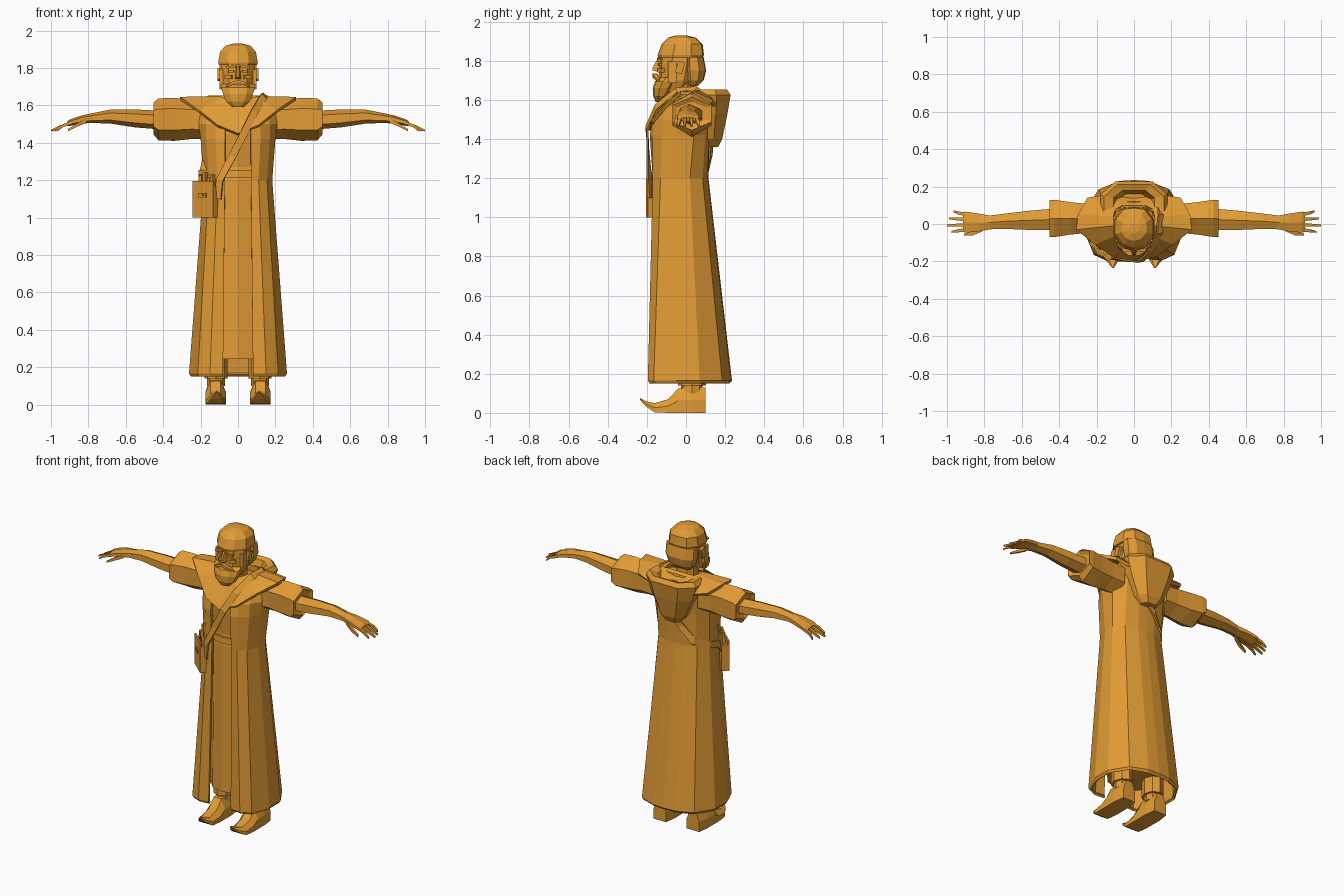
import bpy, bmesh, math
from mathutils import Vector, Matrix

mat = bpy.data.materials.new("ochre")
mat.diffuse_color = (0.76, 0.33, 0.035, 1)


def finish(name, bm, mirror=False, solid=0.0, recalc=True):
    if recalc:
        bmesh.ops.recalc_face_normals(bm, faces=bm.faces)
    me = bpy.data.meshes.new(name)
    bm.to_mesh(me)
    bm.free()
    me.materials.append(mat)
    ob = bpy.data.objects.new(name, me)
    bpy.context.collection.objects.link(ob)
    if mirror:
        ob.modifiers.new("mirror", 'MIRROR').use_clip = True
    if solid:
        m = ob.modifiers.new("thickness", 'SOLIDIFY')
        m.thickness, m.offset = solid, -1
    return ob


def skin(name, rings, closed=True, mirror=False, solid=0.0):
    """Bridge successive rings of points; closed rings are capped at both ends."""
    bm = bmesh.new()
    rows = [[bm.verts.new(p) for p in r] for r in rings]
    n = len(rows[0])
    for a, b in zip(rows, rows[1:]):
        for i in range(n if closed else n - 1):
            j = (i + 1) % n
            bm.faces.new((a[i], a[j], b[j], b[i]))
    if closed:
        bm.faces.new(rows[0])
        bm.faces.new(rows[-1])
    return finish(name, bm, mirror, solid, closed)


def body(name, specs):
    """Upright shape from (z, half width, front y, back y)."""
    rings = []
    for z, w, f, b in specs:
        d = b - f
        half = [(w * .55, f + d * .07), (w, f + d * .33), (w, f + d * .72), (w * .6, b - d * .03)]
        pts = [(0, f)] + half + [(0, b)] + [(-x, y) for x, y in reversed(half)]
        rings.append([(x, y, z) for x, y in pts])
    return skin(name, rings)


def limb(name, specs, n=6):
    """Mirrored sideways tube from (x, y, z, y radius, z radius)."""
    rings = [[(x, y + ry * math.cos(2 * math.pi * (i + .5) / n),
               z + rz * math.sin(2 * math.pi * (i + .5) / n)) for i in range(n)]
             for x, y, z, ry, rz in specs]
    return skin(name, rings, mirror=True)


def box(name, size, mtx, mirror=False):
    bm = bmesh.new()
    bmesh.ops.create_cube(bm, size=1, matrix=mtx @ Matrix.Diagonal((*size, 1)))
    return finish(name, bm, mirror)


# Long open coat, half outline from front edge to back centre
coat = [
    (.15, [(.08, -.18), (.15, -.185), (.21, -.16), (.25, -.05), (.25, .07), (.18, .18), (.08, .215), (0, .22)]),
    (.165, [(.08, -.19), (.15, -.195), (.215, -.165), (.262, -.05), (.26, .07), (.19, .185), (.08, .23), (0, .235)]),
    (1.2, [(.07, -.17), (.11, -.17), (.155, -.13), (.183, -.05), (.183, .02), (.14, .085), (.06, .11), (0, .115)]),
    (1.42, [(.07, -.185), (.12, -.17), (.17, -.125), (.2, -.05), (.2, .04), (.14, .1), (.06, .12), (0, .12)]),
    (1.5, [(.07, -.17), (.12, -.155), (.17, -.12), (.21, -.05), (.21, .05), (.14, .11), (.06, .13), (0, .13)]),
    (1.61, [(.05, -.10), (.1, -.09), (.15, -.07), (.2, -.03), (.2, .06), (.14, .11), (.06, .12), (0, .12)]),
]
skin("coat", [[(x, y, z) for x, y in h] for z, h in coat], closed=False, mirror=True, solid=.015)

# Tunic and belt in the coat opening
body("tunic", [(.245, .15, -.165, .12), (1.2, .14, -.158, .08), (1.27, .14, -.15, .08),
               (1.45, .15, -.168, .09), (1.61, .13, -.08, .1)])
body("belt", [(1.215, .145, -.165, .085), (1.255, .145, -.163, .085)])

# Legs, trouser cuffs and curled shoes
for nm, z0, z1, r in (("leg", .1, .8, .048), ("trouser_cuff", .14, .26, .062)):
    skin(nm, [[(.118 + r * math.cos(a * math.pi / 4), .03 + r * 1.15 * math.sin(a * math.pi / 4), z)
               for a in range(8)] for z in (z0, z1)], mirror=True)
shoe = [(.1, .12, .045, 0, .13), (.03, .12, .055, 0, .135), (-.04, .12, .055, 0, .125),
        (-.09, .12, .055, 0, .07), (-.16, .12, .05, .003, .05), (-.2, .115, .03, .03, .058),
        (-.235, .112, .004, .066, .076)]
skin("shoe", [[(cx - w, y, a), (cx + w, y, a), (cx + w, y, a + (b - a) * .5), (cx + w * .5, y, b),
               (cx - w * .5, y, b), (cx - w, y, a + (b - a) * .5)] for y, cx, w, a, b in shoe], mirror=True)

# Wide sleeves with an inset opening, arms and hands
limb("sleeve", [(.16, .03, 1.52, .09, .1), (.25, .03, 1.525, .09, .105), (.34, .03, 1.525, .1, .115),
                (.425, .03, 1.525, .115, .112), (.452, .03, 1.53, .115, .085), (.44, .03, 1.53, .09, .06)])
limb("arm", [(.4, .025, 1.52, .068, .05), (.55, .02, 1.53, .06, .048), (.68, .015, 1.54, .048, .038),
             (.78, .008, 1.532, .042, .026)])
limb("palm", [(.77, .008, 1.533, .042, .027), (.83, .008, 1.525, .055, .022),
              (.9, .01, 1.507, .065, .017), (.915, .01, 1.5, .06, .012)])
for i, (y0, y1, tip) in enumerate([(-.03, -.042, .975), (-.004, -.008, 1.0), (.024, .03, .99), (.05, .068, .965)]):
    limb("finger_%d" % (i + 1), [(.89, y0, 1.506, .014, .013), (.94, (y0 + y1) / 2, 1.49, .012, .012),
                                (tip, y1, 1.465, .007, .007)], 4)
limb("thumb", [(.81, -.025, 1.518, .02, .016), (.86, -.05, 1.495, .015, .013), (.91, -.057, 1.467, .008, .008)], 4)

# Pointed shoulder cape, neck edge to outer edge
outer = [(0, -.197, 1.45), (.11, -.18, 1.495), (.21, -.11, 1.575), (.31, -.03, 1.645),
         (.3, .05, 1.64), (.25, .14, 1.6), (.13, .16, 1.57), (0, .16, 1.55)]
inner = [(0, -.1, 1.61), (.05, -.09, 1.63), (.09, -.06, 1.645), (.11, -.01, 1.65),
         (.11, .04, 1.65), (.1, .08, 1.65), (.06, .1, 1.64), (0, .1, 1.63)]
skin("cape", [outer, inner], closed=False, mirror=True, solid=.02)

# Hood hanging down the back, with a hollow top
hood = [(1.36, .05, .1, .165), (1.4, .09, .09, .185), (1.53, .15, .08, .212), (1.625, .18, .07, .228),
        (1.652, .16, .07, .21), (1.64, .11, .09, .18), (1.58, .08, .1, .16)]
skin("hood", [[(w, f, z), (w, f + (b - f) * .55, z), (w * .55, b, z), (-w * .55, b, z),
               (-w, f + (b - f) * .55, z), (-w, f, z)] for z, w, f, b in hood])

# Head, cap, back hair and beard
body("neck", [(1.55, .065, -.08, .05), (1.72, .06, -.08, .04)])
body("face", [(1.64, .06, -.135, 0), (1.7, .085, -.14, .04), (1.78, .092, -.138, .06), (1.84, .09, -.13, .06)])
body("cap", [(1.815, .102, -.142, .085), (1.83, .106, -.145, .092), (1.885, .096, -.125, .085),
             (1.918, .068, -.09, .05), (1.93, .025, -.05, 0)])
body("back_hair", [(1.67, .06, 0, .06), (1.7, .085, -.01, .09), (1.75, .1, -.02, .103), (1.82, .1, -.02, .09)])
body("beard", [(1.59, .03, -.155, -.11), (1.62, .062, -.168, -.09), (1.66, .08, -.17, -.06),
               (1.695, .09, -.158, -.04), (1.715, .09, -.13, -.03)])
box("sideburn", (.02, .045, .11), Matrix.Translation((.09, -.07, 1.74)), True)
box("ear", (.018, .035, .06), Matrix.Translation((.1, -.03, 1.765)) @ Matrix.Rotation(-.3, 4, 'X'), True)

# Nose, brows, eyes and moustache
skin("nose", [[(-.018, -.13, 1.74), (.018, -.13, 1.74), (.007, -.172, 1.75), (-.007, -.172, 1.75)],
              [(-.016, -.13, 1.76), (.016, -.13, 1.76), (.006, -.17, 1.765), (-.006, -.17, 1.765)],
              [(-.01, -.13, 1.81), (.01, -.13, 1.81), (.006, -.146, 1.81), (-.006, -.146, 1.81)]])
box("brow", (.05, .02, .012), Matrix.Translation((.038, -.138, 1.806)) @ Matrix.Rotation(.15, 4, 'Y'), True)
box("eye", (.028, .012, .014), Matrix.Translation((.036, -.134, 1.782)) @ Matrix.Rotation(.2, 4, 'Z'), True)
box("cheek", (.04, .02, .022), Matrix.Translation((.05, -.128, 1.752)) @ Matrix.Rotation(.5, 4, 'Z'), True)
limb("moustache", [(0, -.158, 1.727, .018, .012), (.03, -.156, 1.718, .018, .012), (.065, -.14, 1.7, .008, .006)], 4)

# Satchel at the right hip, turned to follow the coat
bag = Matrix.Translation((-.17, -.133, 1.0)) @ Matrix.Rotation(math.radians(-42), 4, 'Z')


def at(x, y, z, tilt=0.0):
    return bag @ Matrix.Translation((x, y, z)) @ Matrix.Rotation(tilt, 4, 'X')


box("bag_body", (.145, .045, .17), at(0, 0, .085))
box("bag_front", (.15, .01, .195), at(0, -.022, .0975))
box("bag_clasp", (.05, .008, .025), at(0, -.029, .12))
box("bag_clasp_pin", (.018, .008, .01), at(0, -.034, .12))
box("bag_back", (.14, .01, .09), at(0, .02, .21))
box("bag_flap", (.13, .01, .08), at(0, .03, .265, -.35))
for i, (x, h) in enumerate([(-.04, .225), (-.01, .24), (.025, .215), (.05, .23)]):
    box("scroll_%d" % (i + 1), (.02, .02, .12), at(x, 0, h - .06, .08 * (i - 1.5)))

# Shoulder strap as a ribbon around the body
path = [Vector(p) for p in [
    (-.11, -.185, 1.1), (-.1, -.192, 1.2), (-.03, -.2, 1.33), (.035, -.205, 1.455), (.09, -.155, 1.565),
    (.14, -.05, 1.65), (.15, .05, 1.655), (.13, .15, 1.59), (.05, .145, 1.46), (-.05, .13, 1.33),
    (-.13, .105, 1.24), (-.19, .02, 1.2), (-.195, -.06, 1.18), (-.2, -.1, 1.13)]]
edges = []
for i, p in enumerate(path):
    t = path[min(i + 1, len(path) - 1)] - path[max(i - 1, 0)]
    s = t.cross(Vector((p.x, p.y, max(0, p.z - 1.5)))).normalized() * .02
    edges.append([p - s, p + s])
skin("strap", edges, closed=False, solid=.01)
